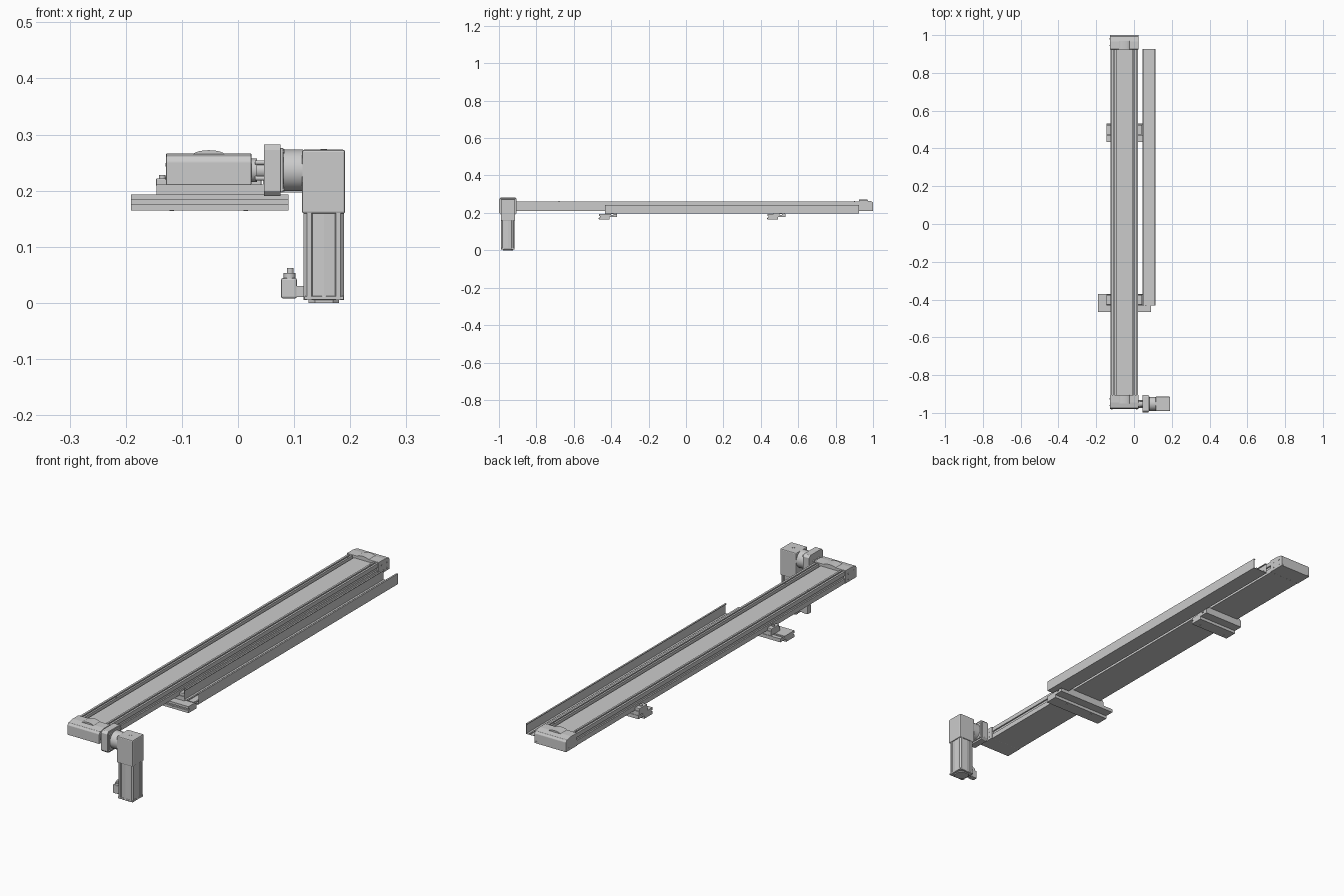
import bpy, bmesh, math
from mathutils import Vector

if "Cube" in bpy.data.objects:
    bpy.data.objects.remove(bpy.data.objects["Cube"])

XC = -0.052   # beam centre line in x
MX, MY = 0.153, -0.952   # motor axis


def finish(name, bm, bevel=0, smooth=False):
    bmesh.ops.recalc_face_normals(bm, faces=bm.faces)
    me = bpy.data.meshes.new(name)
    bm.to_mesh(me)
    bm.free()
    ob = bpy.data.objects.new(name, me)
    bpy.context.collection.objects.link(ob)
    if bevel:
        m = ob.modifiers.new("bevel", 'BEVEL')
        m.width, m.segments, m.limit_method = bevel, 2, 'ANGLE'
    if smooth:
        bpy.ops.object.select_all(action='DESELECT')
        ob.select_set(True)
        bpy.context.view_layer.objects.active = ob
        bpy.ops.object.shade_smooth_by_angle(angle=math.radians(35))
    return ob


def prism(name, pts, axis, a, b, bevel=0, smooth=False):
    """Extrude a 2D outline along an axis from a to b."""
    place = {'x': lambda p, t: (t, p[0], p[1]),
             'y': lambda p, t: (p[0], t, p[1]),
             'z': lambda p, t: (p[0], p[1], t)}[axis]
    bm = bmesh.new()
    lo = [bm.verts.new(place(p, a)) for p in pts]
    hi = [bm.verts.new(place(p, b)) for p in pts]
    bm.faces.new(lo)
    bm.faces.new(hi)
    n = len(pts)
    for i in range(n):
        j = (i + 1) % n
        bm.faces.new((lo[i], lo[j], hi[j], hi[i]))
    return finish(name, bm, bevel, smooth)


def box(name, x, y, z, bevel=0):
    pts = [(x[0], y[0]), (x[1], y[0]), (x[1], y[1]), (x[0], y[1])]
    return prism(name, pts, 'z', z[0], z[1], bevel)


def cyl(name, c, r, axis, a, b, n=32):
    pts = [(c[0] + r * math.cos(2 * math.pi * i / n),
            c[1] + r * math.sin(2 * math.pi * i / n)) for i in range(n)]
    return prism(name, pts, axis, a, b, smooth=True)


def mirrored(half, c=0.0):
    """Half outline (offset, z) mirrored about c into a closed outline."""
    return [(c + d, z) for d, z in half] + [(c - d, z) for d, z in reversed(half)]


# slotted aluminium beam
beam = [(.043, .255), (.043, .247), (.050, .247), (.050, .262), (.058, .262),
        (.058, .250), (.064, .250), (.064, .262), (.073, .262), (.073, .244),
        (.067, .244), (.067, .231), (.073, .231), (.073, .210)]
prism("beam", mirrored(beam, XC), 'y', -.906, .926)

# end housings with belt domes and screws
for name, inner, outer in (("front", -.905, -.98), ("back", .925, 1.0)):
    s = 1 if outer > 0 else -1
    side = [(inner, .21), (outer, .21), (outer, .252), (outer - s * .006, .261),
            (outer - s * .035, .266), (inner, .266)]
    prism(name + "_housing", side, 'x', XC - .076, XC + .076, .0015)
    arc = [(XC + .030 * math.cos(math.pi * i / 16),
            .262 + .010 * math.sin(math.pi * i / 16)) for i in range(17)]
    prism(name + "_belt_dome", arc, 'y', inner, inner + s * .045, smooth=True)
    for sx in (-1, 1):
        cyl(name + "_end_screw", (XC + sx * .067, .216), .004, 'y', outer, outer + s * .001, 16)
        for k in (.02, .056):
            for z in (.222, .246):
                a = XC + sx * .076
                cyl(name + "_side_screw", (inner + s * k, z), .003, 'x', a, a + sx * .001, 12)

# small slot fasteners on the beam top
for sx in (-1, 1):
    for y in (-.68, .90):
        cyl("slot_screw", (XC + sx * .054, y), .003, 'z', .261, .264, 12)

# mounting brackets: stepped bar plus clamp plate under the beam
bar = [(-.048, .165), (.008, .165), (.008, .178), (.048, .178), (.048, .193),
       (.030, .193), (.030, .188), (.018, .188), (.018, .193), (-.048, .193),
       (-.048, .183), (-.042, .183), (-.042, .176), (-.048, .176)]
for name, yc, x0, x1 in (("front", -.418, -.191, .090), ("back", .483, -.145, .046)):
    prism(name + "_bracket_bar", [(yc + y, z) for y, z in bar], 'x', x0, x1)
    box(name + "_clamp_plate", (-.145, .046), (yc - .014, yc + .046), (.193, .2105))
    for sx in (-1, 1):
        cx = XC + sx * .083
        box(name + "_clamp_jaw", (cx - .011, cx + .011), (yc - .010, yc + .042), (.208, .222), .002)
        cyl(name + "_clamp_bolt", (cx, yc + .016), .006, 'z', .220, .228, 16)
        cyl(name + "_bar_screw", (XC + sx * .066, .170), .003, 'y', yc - .049, yc - .047, 16)
        for dy in (-.032, -.008):
            cyl(name + "_lower_screw", (XC + sx * .066, yc + dy), .004, 'z', .164, .166, 16)

# open cable tray with lipped walls
tray = [(.035, .197), (.035, .242), (.028, .242), (.028, .239), (.033, .239),
        (.033, .199)]
prism("cable_tray", mirrored(tray, .080), 'y', -.432, .926)
for x in (.062, .098):
    box("tray_rib", (x - .003, x + .003), (-.432, .926), (.198, .203))

# drive coupling, flange and gearbox neck
cyl("coupling_hub", (MY, .236), .021, 'x', .022, .034)
cyl("coupling_neck", (MY, .236), .015, 'x', .030, .050)
for sy in (-1, 1):
    for sz in (-1, 1):
        cyl("coupling_screw", (MY + sy * .017, .236 + sz * .014), .004, 'x', .030, .048, 16)
        cyl("flange_screw", (MY + sy * .035, .236 + sz * .034), .004, 'x', .074, .083, 16)
flange = [(-.047, -.037), (-.038, -.046), (.038, -.046), (.047, -.037),
          (.047, .037), (.038, .046), (-.038, .046), (-.047, .037)]
prism("drive_flange", [(MY + y, .236 + z) for y, z in flange], 'x', .046, .076, .001)
box("flange_plate", (.075, .081), (MY - .040, MY + .040), (.197, .276), .002)
cyl("gearbox_neck", (MY, .236), .037, 'x', .078, .116, 48)

# right-angle gearbox
box("gearbox", (.114, .191), (MY - .038, MY + .038), (.159, .273), .004)
cyl("gearbox_plug", (MX, MY), .006, 'z', .272, .2745, 24)

# motor body: square with grooved faces and chamfered corners
quarter = [(.036, -.022), (.033, -.020), (.035, 0), (.033, .020), (.036, .022), (.036, .030), (.030, .036)]
outline = []
for k in range(4):
    c, s = round(math.cos(k * math.pi / 2)), round(math.sin(k * math.pi / 2))
    outline += [(MX + c * x - s * y, MY + s * x + c * y) for x, y in quarter]
prism("motor_body", outline, 'z', .005, .160)
box("motor_end_plate", (.118, .189), (MY - .036, MY + .036), (.005, .012), .002)
foot = [(-.027, -.016), (-.016, -.027), (.016, -.027), (.027, -.016),
        (.027, .016), (.016, .027), (-.016, .027), (-.027, .016)]
prism("motor_foot", [(MX + x, MY + y) for x, y in foot], 'z', 0, .006)

# motor plug connector
box("connector_link", (.102, .120), (MY - .010, MY + .010), (.010, .030), .001)
box("connector_block", (.077, .105), (MY - .012, MY + .012), (.008, .044), .003)
cyl("connector_collar", (.092, MY), .0105, 'z', .043, .053)
cyl("connector_tip", (.093, MY), .006, 'z', .052, .062)
